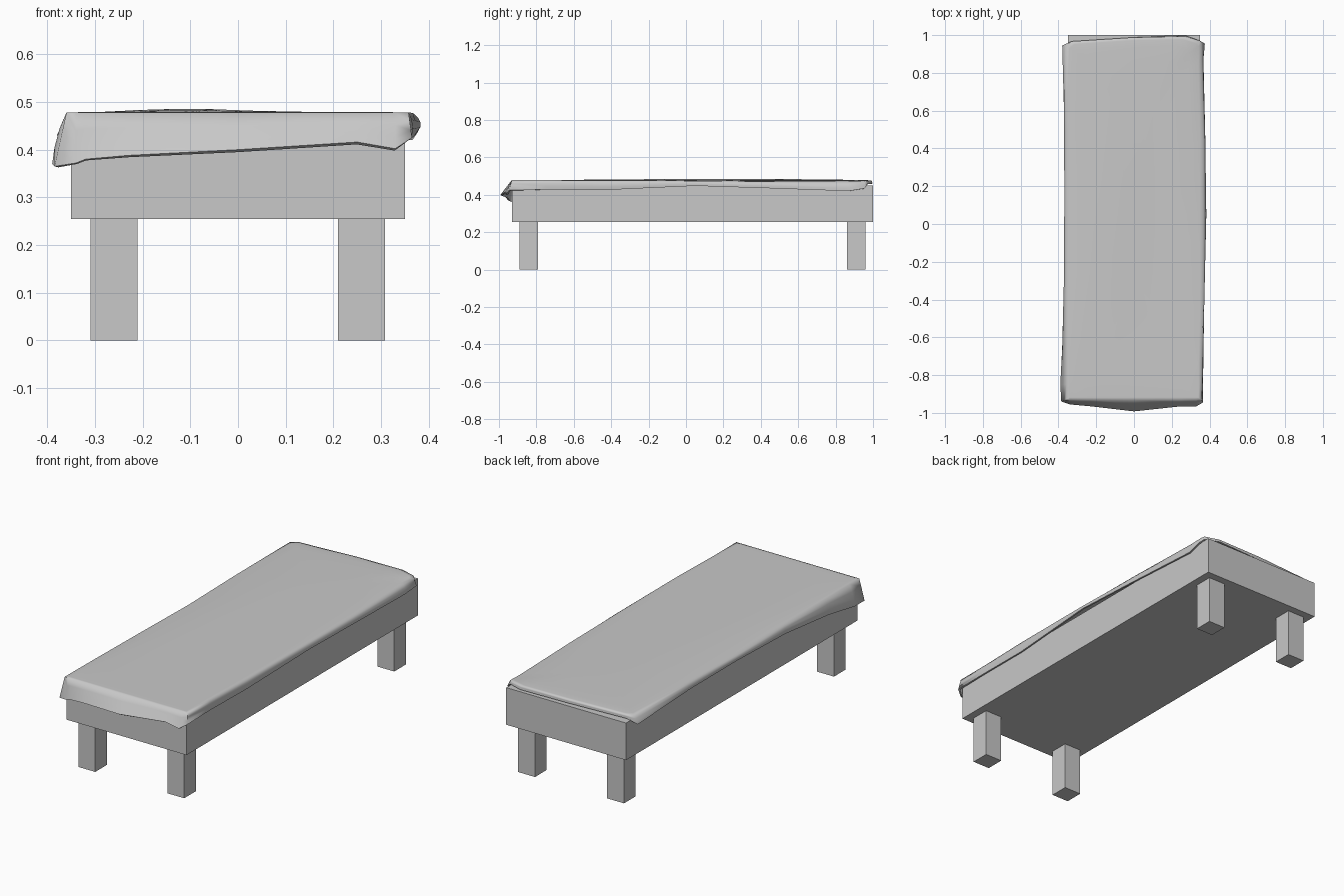
import bpy, bmesh, math
from mathutils import Vector

cube = bpy.data.objects.get("Cube")
if cube:
    bpy.data.objects.remove(cube, do_unlink=True)

grey = bpy.data.materials.new("plain_grey")
grey.use_nodes = True
colour = (0.58, 0.58, 0.58, 1)
grey.diffuse_color = colour
grey.node_tree.nodes["Principled BSDF"].inputs["Base Color"].default_value = colour


def finish(bm, name):
    mesh = bpy.data.meshes.new(name)
    bm.to_mesh(mesh)
    bm.free()
    mesh.materials.append(grey)
    obj = bpy.data.objects.new(name, mesh)
    bpy.context.collection.objects.link(obj)
    return obj


def box(name, low, high):
    low, high = Vector(low), Vector(high)
    bm = bmesh.new()
    bmesh.ops.create_cube(bm, size=1)
    for v in bm.verts:
        v.co = (low + high) / 2 + v.co * (high - low)
    return finish(bm, name)


# Bed base and legs
box("bed_base", (-0.35, -0.93, 0.254), (0.35, 1.0, 0.45))
for side, x in (("right", -0.31), ("left", 0.21)):
    for end, y in (("front", -0.89), ("back", 0.862)):
        box(f"{end}_{side}_leg", (x, y, 0), (x + 0.099, y + 0.098, 0.254))

# Uneven hem of the draped blanket, going round from the front right corner:
# x, y, z of the hem and the height of the blanket's top edge above it
hem = [(-.385, -.94, .365, .478), (-.34, -.955, .372, .478), (-.32, -.957, .38, .478),
       (-.23, -.965, .388, .478), (0, -.992, .4, .478), (.25, -.965, .416, .478),
       (.33, -.965, .402, .478), (.365, -.945, .425, .478), (.365, -.75, .428, .478),
       (.367, -.45, .425, .477), (.383, .05, .448, .474), (.376, .45, .435, .47),
       (.366, .87, .42, .468), (.375, .955, .435, .47), (.35, .97, .458, .474),
       (.27, .998, .46, .476), (0, .988, .458, .476), (-.33, .967, .456, .474),
       (-.38, .945, .43, .472), (-.368, .5, .44, .471), (-.367, .1, .44, .464),
       (-.37, -.3, .43, .471), (-.38, -.65, .4, .476), (-.39, -.85, .37, .478)]


def clamp(value, low, high):
    return max(low, min(high, value))


def top_edge(p):
    x, y, _, z = p
    return Vector((clamp(x, -.36, .368 if abs(y) < .6 else .358), clamp(y, -.932, .992), z))


def inset(p, sx, sy, droop):
    q = top_edge(p)
    x, y = q.x * sx, q.y * sy
    swell = .007 * math.exp(-((x + .12) / .16) ** 2 - ((y - .2) / .6) ** 2)
    return Vector((x, y, .479 + (q.z - .479) * droop + swell))


def skirt(p, t):
    q = top_edge(p).lerp(Vector(p[:3]), t)
    bulge = Vector((math.copysign(.005, p[0]), 0, .003)) * math.sin(math.pi * t)
    return q + bulge if -.9 < p[1] < .94 else q


insets = ((.15, .4, 0), (.35, .7, 0), (.6, .88, .05), (.82, .95, .25), (.95, .985, .6))
rings = [[inset(p, *step) for p in hem] for step in insets]
rings += [[skirt(p, t) for p in hem] for t in (0, .35, .7, 1)]

# Blanket surface: a cap with rings reaching down to the hem
bm = bmesh.new()
loops = [[bm.verts.new(p) for p in ring] for ring in rings]
bm.faces.new(loops[0])
for upper, lower in zip(loops, loops[1:]):
    for i in range(len(hem)):
        j = (i + 1) % len(hem)
        bm.faces.new((upper[i], lower[i], lower[j], upper[j]))
blanket = finish(bm, "blanket")

# Cloth thickness, grown inwards
thickness = blanket.modifiers.new("cloth_thickness", "SOLIDIFY")
thickness.thickness = 0.01
thickness.offset = -1
bpy.ops.object.select_all(action="DESELECT")
blanket.select_set(True)
bpy.context.view_layer.objects.active = blanket
bpy.ops.object.modifier_apply(modifier=thickness.name)
bpy.ops.object.shade_smooth_by_angle(angle=math.radians(75))
